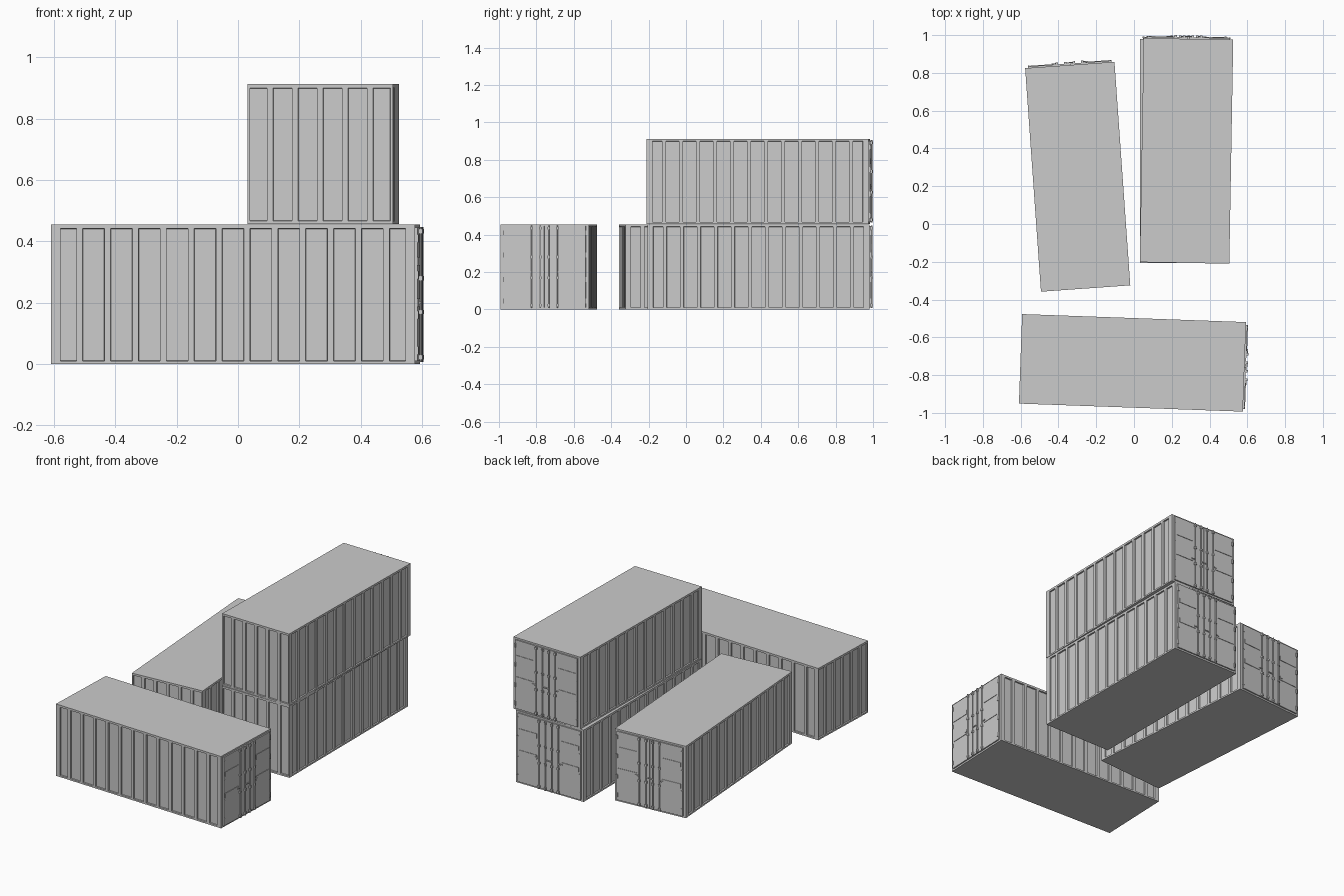
import bpy, bmesh, math
from mathutils import Vector, Matrix

if "Cube" in bpy.data.objects:
    bpy.data.objects.remove(bpy.data.objects["Cube"])

W, L, H = 0.474, 1.186, 0.455      # container size, doors on local +y
Z0, Z1, GAP = 0.010, 0.442, 0.020  # panel bottom, top and spacing


def spans(total, margin, end, count):
    """Panel intervals along a wall, with narrower panels at both ends."""
    mid = (total - 2 * margin - 2 * end - (count - 1) * GAP) / (count - 2)
    out, p = [], -total / 2 + margin
    for i in range(count):
        w = end if i in (0, count - 1) else mid
        out.append((p, p + w))
        p += w + GAP
    return out


def add_box(bm, x, y, z, sx, sy, sz):
    m = Matrix.Translation((x, y, z)) @ Matrix.Diagonal((sx, sy, sz, 1))
    bmesh.ops.create_cube(bm, size=1, matrix=m)


def finish(bm, name):
    mesh = bpy.data.meshes.new(name)
    bm.to_mesh(mesh)
    bm.free()
    return mesh


def inside(v, intervals):
    return any(a < v < b for a, b in intervals)


# Body: box sliced into panels, which are sunk into the walls
def make_body():
    bm = bmesh.new()
    add_box(bm, 0, 0, H / 2, W, L, H)
    side, end = spans(L, 0.030, 0.053, 13), spans(W, 0.008, 0.056, 6)
    cuts = [(0, v) for s in end for v in s] + [(1, v) for s in side for v in s]
    cuts += [(2, Z0), (2, Z1)]
    for axis, v in cuts:
        co, no = Vector(), Vector()
        co[axis], no[axis] = v, 1
        bmesh.ops.bisect_plane(bm, geom=bm.verts[:] + bm.edges[:] + bm.faces[:],
                               plane_co=co, plane_no=no)
    bm.normal_update()
    panels = []
    for f in bm.faces:
        c = f.calc_center_median()
        if not Z0 < c.z < Z1:
            continue
        if abs(f.normal.x) > 0.9 and inside(c.y, side):
            panels.append(f)
        elif f.normal.y < -0.9 and inside(c.x, end):
            panels.append(f)
    bmesh.ops.inset_individual(bm, faces=panels, thickness=0.0015, depth=-0.009)
    return finish(bm, "container_body")


# Doors: two leaves with horizontal ribs and edge hinges
def make_doors():
    bm = bmesh.new()
    y = L / 2
    for s in (-1, 1):
        add_box(bm, s * 0.111, y, H / 2, 0.219, 0.016, 0.434)
        for z in (0.20, 0.335):
            add_box(bm, s * 0.147, y + 0.008, z, 0.125, 0.006, 0.028)
        for z in (0.045, 0.16, 0.29, 0.41):
            add_box(bm, s * 0.217, y + 0.008, z, 0.010, 0.008, 0.026)
    return finish(bm, "container_doors")


# Locking rods with brackets and handles
def make_rods():
    bm = bmesh.new()
    y = L / 2 + 0.013
    for i in range(4):
        x = -0.0675 + i * 0.045
        bmesh.ops.create_cone(bm, cap_ends=True, segments=8, radius1=0.004,
                              radius2=0.004, depth=0.44,
                              matrix=Matrix.Translation((x, y, H / 2)))
        for z in (0.022, 0.17, 0.28, 0.433):
            add_box(bm, x, y - 0.001, z, 0.013, 0.013, 0.014)
        add_box(bm, x + (0.014 if i % 2 else -0.014), y, 0.20, 0.028, 0.004, 0.007)
    return finish(bm, "locking_rods")


parts = [make_body(), make_doors(), make_rods()]

# Placement: name, x, y, z, turn in degrees
layout = [
    ("front", -0.008, -0.735, 0.0, -92.05),
    ("left", -0.298, 0.250, 0.0, 4.05),
    ("lower", 0.2675, 0.387, 0.0, 0.0),
    ("upper", 0.278, 0.387, 0.457, -1.0),
]
for label, x, y, z, turn in layout:
    for mesh in parts:
        ob = bpy.data.objects.new(label + "_" + mesh.name, mesh)
        ob.location = (x, y, z)
        ob.rotation_euler.z = math.radians(turn)
        bpy.context.collection.objects.link(ob)
